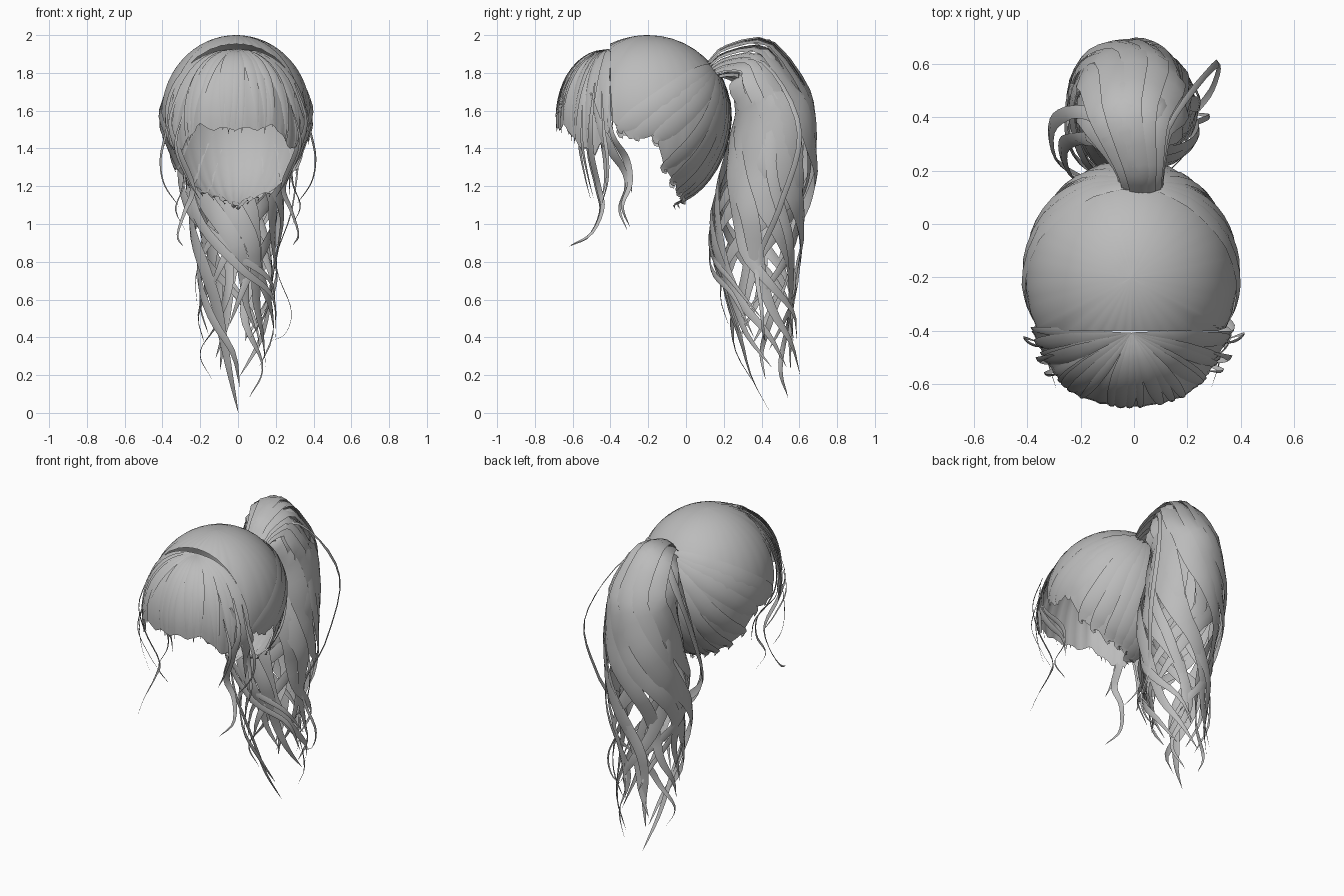
import bpy
import math
import random
from mathutils import Vector

random.seed(4)
default_cube = bpy.data.objects.get("Cube")
if default_cube:
    bpy.data.objects.remove(default_cube, do_unlink=True)

hair = bpy.data.materials.new("hair grey")
hair.use_nodes = True
hair.diffuse_color = (0.5, 0.5, 0.5, 1)
hair.node_tree.nodes["Principled BSDF"].inputs["Base Color"].default_value = hair.diffuse_color

HEAD = Vector((-0.01, -0.2, 1.58))
TIE = Vector((0.03, 0.12, 1.81))


def build(name, verts, faces, angle=40):
    mesh = bpy.data.meshes.new(name)
    mesh.from_pydata(verts, [], faces)
    mesh.materials.append(hair)
    part = bpy.data.objects.new(name, mesh)
    bpy.context.collection.objects.link(part)
    bpy.ops.object.select_all(action="DESELECT")
    part.select_set(True)
    bpy.context.view_layer.objects.active = part
    bpy.ops.object.shade_smooth_by_angle(angle=math.radians(angle))


def grid_faces(rows, cols, start=0):
    return [(start + r * cols + c, start + r * cols + c + 1,
             start + (r + 1) * cols + c + 1, start + (r + 1) * cols + c)
            for r in range(rows - 1) for c in range(cols - 1)]


def lerp_table(table, x):
    for (x0, y0), (x1, y1) in zip(table, table[1:]):
        if x <= x1:
            f = max(0, (x - x0) / (x1 - x0))
            return y0 + (y1 - y0) * f
    return table[-1][1]


def spline(points, steps):
    """Smooth path through the given points."""
    pts = [Vector(p) for p in points]
    pts = [2 * pts[0] - pts[1]] + pts + [2 * pts[-1] - pts[-2]]
    out = []
    for i in range(steps + 1):
        u = i / steps * (len(pts) - 3)
        k = min(int(u), len(pts) - 4)
        f = u - k
        a, b, c, d = pts[k:k + 4]
        out.append(b + 0.5 * f * (c - a + f * (2 * a - 5 * b + 4 * c - d + f * (3 * (b - c) + d - a))))
    return out


def lock(verts, faces, points, width, outward, steps=20, root=0.4, taper=0.6):
    """Curved flat ribbon that narrows to a tip; outward(p) gives its facing."""
    path = spline(points, steps)
    start = len(verts)
    for i, p in enumerate(path):
        f = i / steps
        tangent = path[min(i + 1, steps)] - path[max(i - 1, 0)]
        side = tangent.cross(outward(p)).normalized()
        normal = side.cross(tangent).normalized()
        w = width * min(1, root + (1 - root) * f * 3) * min(1, (1 - f) / taper) ** 0.8 + 0.0006
        verts += [p - side * w / 2, p + normal * w * 0.12, p + side * w / 2]
    faces += grid_faces(steps + 1, 3, start)


# Scalp cap: open shell, cut along the fringe line, sides and ragged nape
EDGE = [(-30, 1.57), (-15, 1.46), (3, 1.48), (8, 1.42), (16, 1.27), (40, 1.17), (90, 1.11)]


def cap_point(azimuth, f, swell=0.0):
    a = math.radians(azimuth)
    fold = azimuth if azimuth <= 90 else 180 - azimuth
    s = math.sin(a)
    if s < -0.47:
        end = math.asin(min(1, 0.2 / (0.43 * -s)))
    else:
        z = lerp_table(EDGE, fold) + 0.018 * math.sin(azimuth * 0.4) * math.sin(azimuth * 0.13)
        h = (z - HEAD.z) / (0.42 if z > HEAD.z else 0.5)
        end = math.acos(max(-0.98, min(1, h)))
    phi = end * f
    rz = 0.42 if phi < math.pi / 2 else 0.5
    k = 1 + swell
    return HEAD + Vector((0.395 * k * math.sin(phi) * math.cos(a),
                          0.43 * k * math.sin(phi) * s, rz * k * math.cos(phi)))


rows, cols = 19, 91
verts = [cap_point(-90 + c * 4, r / (rows - 1), 0.008 * (c % 3 == 0) * (r / rows) ** 2)
         for r in range(rows) for c in range(cols)]
build("scalp_cap", verts, grid_faces(rows, cols))

# Combed locks lying on the cap and gathered at the tie
verts, faces = [], []
for azimuth in (-20, -8, 6, 14, 25, 40, 55, 70, 85):
    for a in (azimuth, 180 - azimuth):
        tip = cap_point(a, 1.0, 0.005)
        path = []
        for i in range(7):
            d = TIE.lerp(tip, i / 6) - HEAD
            rz = 0.42 if d.z > 0 else 0.5
            size = Vector((d.x / 0.395, d.y / 0.43, d.z / rz)).length
            path.append(HEAD + d * (1.006 / size))
        path.append(tip + Vector((0, 0.01, -0.03)))
        lock(verts, faces, path, 0.1, lambda p: p - HEAD, 16, 0.3, 0.3)
build("combed_locks", verts, faces)

# Fringe shell: fans forward from the parting, longer over the temples
FRINGE_Z = [(0, 1.49), (26, 1.49), (32, 1.52), (42, 1.45), (58, 1.38), (74, 1.36), (84, 1.42), (92, 1.5)]


def fringe_point(angle, f, lift=0.0):
    a = math.radians(angle)
    bottom = lerp_table(FRINGE_Z, abs(angle))
    s = f * math.radians(98)
    tuck = 1 - 0.7 * max(0, 1.5 - bottom) * f ** 3
    spread = math.sin(s) * (1 + lift) * tuck
    return Vector((0.37 * math.sin(a) * spread - 0.01, -0.41 - 0.275 * math.cos(a) * spread,
                   bottom + (1.915 + lift / 2 - bottom) * (math.cos(s) + 0.14) / 1.14))


rows, cols = 13, 61
verts = []
for r in range(rows):
    for c in range(cols):
        f = r / (rows - 1)
        tooth = 0.035 * abs(math.sin(c * 0.53)) * f
        verts.append(fringe_point(-92 + c * 184 / (cols - 1), f - tooth, 0.015 * (c % 4 == 0) * f))
build("fringe", verts, grid_faces(rows, cols))

# Loose fringe locks over the shell
verts, faces = [], []
for i in range(21):
    angle = -88 + i * 8.8 + random.uniform(-2, 2)
    drift = random.uniform(-7, 7)
    reach = random.uniform(0.97, 1.03)
    path = [fringe_point(angle + drift * k / 6, reach * k / 6, 0.02) for k in range(7)]
    lock(verts, faces, path, random.uniform(0.03, 0.07), lambda p: p - HEAD, 14, 0.15, 0.45)
build("fringe_locks", verts, faces)

# Face-framing tendrils, mirrored with small differences
TENDRILS = [
    (0.045, [(.3, -.48, 1.75), (.36, -.5, 1.55), (.31, -.5, 1.38), (.24, -.46, 1.2), (.28, -.44, 1.08), (.32, -.5, .95), (.29, -.61, .89)]),
    (0.04, [(.35, -.43, 1.6), (.37, -.4, 1.45), (.29, -.33, 1.33), (.29, -.31, 1.2), (.33, -.35, 1.08), (.28, -.31, .97)]),
    (0.022, [(.34, -.45, 1.7), (.38, -.44, 1.5), (.41, -.42, 1.35), (.39, -.42, 1.22), (.31, -.45, 1.1)]),
    (0.02, [(.28, -.56, 1.62), (.33, -.56, 1.42), (.27, -.53, 1.25), (.2, -.5, 1.13)]),
    (0.06, [(.3, -.5, 1.7), (.35, -.44, 1.5), (.33, -.38, 1.38), (.28, -.32, 1.28), (.27, -.3, 1.15)]),
]
for side, name in ((1, "left_tendrils"), (-1, "right_tendrils")):
    verts, faces = [], []
    for width, path in TENDRILS:
        wobble = random.uniform(-0.015, 0.015)
        points = [(side * x, y + wobble, z + wobble) for x, y, z in path]
        lock(verts, faces, points, width, lambda p: p - HEAD - Vector((0, 0, p.z - HEAD.z)), 22, 0.2)
    build(name, verts, faces)

# Ponytail body: height against centre y and radius
CENTRE = [(0, .49), (.2, .46), (.4, .42), (.6, .39), (.85, .36), (1.1, .4), (1.35, .455), (1.6, .475), (1.8, .43)]
RADIUS = [(0, .04), (.2, .13), (.4, .17), (.6, .2), (.85, .22), (1.1, .24), (1.35, .235), (1.6, .2), (1.8, .18)]


def tail_outward(p):
    if p.z > 1.7:
        return p - Vector((0, 0.36, 1.66))
    return p - Vector((-0.01, lerp_table(CENTRE, p.z), p.z))


def tail_path(angle, end, twist, scale, reverse=0.0):
    """Arch up from the tie, then spiral down around the tail body."""
    a = math.radians(angle)
    side, back = math.cos(a), math.sin(a)
    path = [TIE + Vector((0.06 * side, 0, 0.05 * back)),
            Vector((0.07 * side + 0.02, 0.21, 1.86 + 0.08 * back)),
            Vector((0.13 * side - 0.02, 0.36 + 0.08 * back, 1.87 + 0.1 * back))]
    steps = 9
    for i in range(steps + 1):
        f = i / steps
        z = 1.74 + (end - 1.74) * f
        b = a + math.radians(twist * f - reverse * max(0, f - 0.45) * 2)
        b += 0.3 * f * math.sin(f * 10 + angle)
        r = lerp_table(RADIUS, z) * scale * (1 + 0.15 * f * math.sin(f * 11 + angle))
        path.append(Vector((r * math.cos(b) - 0.01, lerp_table(CENTRE, z) + r * math.sin(b), z)))
    return path


verts, faces = [], []
for i in range(12):
    end = 0.0 if i == 4 else random.uniform(0.12, 0.42)
    path = tail_path(i * 30 + random.uniform(-5, 5), end, random.uniform(150, 200), 1.0)
    lock(verts, faces, path, random.uniform(0.12, 0.15), tail_outward, 34, 0.3, 0.55)
build("ponytail_outer_locks", verts, faces)

verts, faces = [], []
for i in range(8):
    path = tail_path(i * 45 + 10, random.uniform(0.2, 0.6), 60, random.uniform(0.85, 0.95), 170)
    lock(verts, faces, path, random.uniform(0.08, 0.11), tail_outward, 30, 0.35, 0.45)
build("ponytail_inner_locks", verts, faces)

# Stray curls escaping the ponytail
STRAYS = [
    (0.03, [TIE, (.15, .4, 1.86), (.31, .6, 1.5), (.29, .5, 1.1), (.2, .38, .8), (.28, .4, .55), (.25, .41, .42), (.17, .42, .38)]),
    (0.06, [TIE, (-.15, .4, 1.88), (-.3, .38, 1.5), (-.27, .22, 1.1), (-.02, .14, .85), (.17, .24, .7), (.2, .4, .5)]),
    (0.06, [TIE, (-.12, .3, 1.85), (-.26, .3, 1.45), (-.22, .17, 1.05), (0, .13, .78), (.18, .25, .62), (.2, .36, .4)]),
    (0.05, [TIE, (-.1, .5, 1.88), (-.24, .5, 1.3), (-.05, .55, .8), (-.1, .45, .5), (-.2, .4, .32), (-.14, .42, .18)]),
    (0.06, [TIE, (.1, .45, 1.9), (.24, .45, 1.3), (.18, .55, .9), (.03, .55, .55), (.13, .5, .25), (.06, .54, .08)]),
]
verts, faces = [], []
for width, path in STRAYS:
    lock(verts, faces, path, width, tail_outward, 34, 0.5, 0.5)
build("stray_curls", verts, faces)
